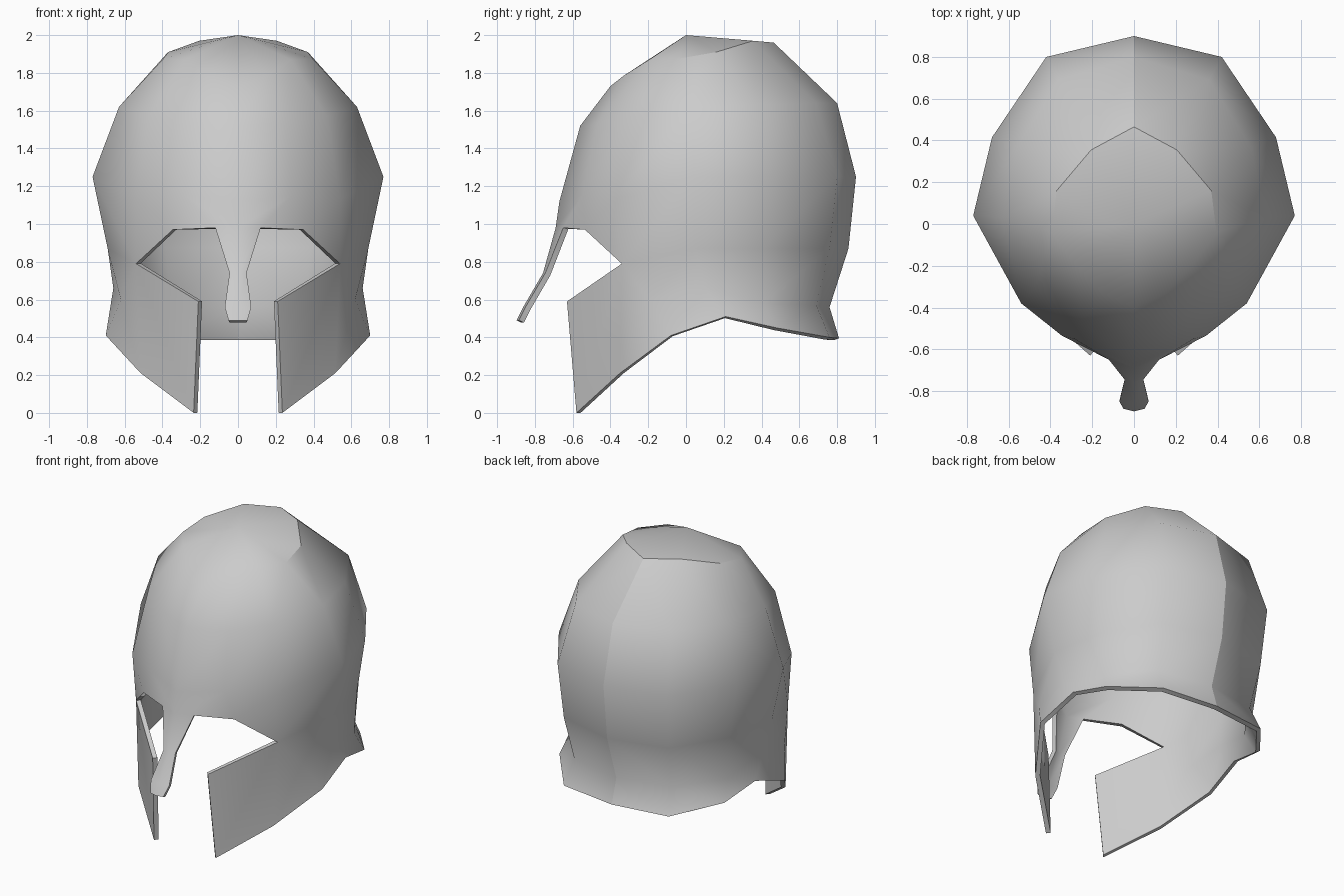
import bpy, bmesh, math

if "Cube" in bpy.data.objects:
    bpy.data.objects.remove(bpy.data.objects["Cube"])

bm = bmesh.new()


def ring(*pts):
    return [bm.verts.new(p) for p in pts]


def bridge(a, b):
    for i in range(min(len(a), len(b)) - 1):
        bm.faces.new((a[i], b[i], b[i + 1], a[i + 1]))


# Right half of the bowl: rings running from back centre to front centre
apex = bm.verts.new((0, 0, 2.0))
crown = ring((0, .465, 1.96), (.205, .355, 1.97), (.37, .16, 1.91), (.395, -.04, 1.875),
             (.28, -.195, 1.87), (.15, -.33, 1.785), (0, -.40, 1.73))
upper = ring((0, .80, 1.64), (.36, .69, 1.64), (.56, .37, 1.63), (.63, .03, 1.62),
             (.47, -.30, 1.57), (.25, -.47, 1.53), (0, -.56, 1.52))
widest = ring((0, .90, 1.25), (.42, .80, 1.25), (.68, .415, 1.25), (.77, .04, 1.25),
              (.54, -.38, 1.13), (.285, -.55, 1.15), (0, -.67, 1.12))
brow = ring((0, .86, .87), (.40, .76, .87), (.62, .41, .87), (.69, .05, .87),
            (.54, -.34, .79), (.345, -.535, .97), (0, -.69, .98))
neck = ring((0, .76, .56), (.37, .69, .57), (.60, .41, .58), (.66, .10, .66), (.62, -.19, .60))
rim = ring((0, .81, .395), (.40, .76, .40), (.63, .48, .45), (.675, .21, .51), (.70, -.08, .41))

for i in range(6):
    bm.faces.new((apex, crown[i], crown[i + 1]))
bridge(crown, upper)
bridge(upper, widest)
bridge(widest[:6], brow[:6])
bridge(brow[:5], neck)
bridge(neck, rim)

# Cheek guard
low, tip, top = ring((.515, -.35, .21), (.235, -.58, 0), (.21, -.63, .59))
bm.faces.new((neck[4], rim[4], low))
bm.faces.new((brow[4], neck[4], low))
bm.faces.new((brow[4], low, tip, top))

# Nose guard, joined to the brow
root = bm.verts.new((.12, -.65, .98))
bm.faces.new((widest[5], brow[5], root))
bm.faces.new((widest[5], root, brow[6], widest[6]))
prev = [root, brow[6]]
for x, y, z in ((.045, -.745, .74), (.07, -.85, .56), (.05, -.885, .49)):
    row = ring((x, y, z), (0, y - .012, z))
    bridge(prev, row)
    prev = row

# Consistent outward normals
bmesh.ops.recalc_face_normals(bm, faces=bm.faces)
bm.normal_update()
if sum(f.normal.dot(f.calc_center_median() - apex.co * .5) for f in bm.faces) < 0:
    bmesh.ops.reverse_faces(bm, faces=bm.faces)

# Crease down the back and around the rear of the crown
back = [crown[0], upper[0], widest[0], brow[0], neck[0], rim[0]]
for line in (back, crown[:4]):
    for a, b in zip(line, line[1:]):
        bm.edges.get((a, b)).smooth = False

mesh = bpy.data.meshes.new("helmet_shell")
bm.to_mesh(mesh)
bm.free()
helmet = bpy.data.objects.new("helmet_shell", mesh)
bpy.context.collection.objects.link(helmet)

# Mirror, then give the sheet thickness inward
mirror = helmet.modifiers.new("mirror", 'MIRROR')
mirror.merge_threshold = .002
solid = helmet.modifiers.new("thickness", 'SOLIDIFY')
solid.thickness = .03
solid.offset = -1

bpy.context.view_layer.objects.active = helmet
helmet.select_set(True)
for m in ("mirror", "thickness"):
    bpy.ops.object.modifier_apply(modifier=m)
bpy.ops.object.shade_smooth_by_angle(angle=math.radians(62), keep_sharp_edges=True)
